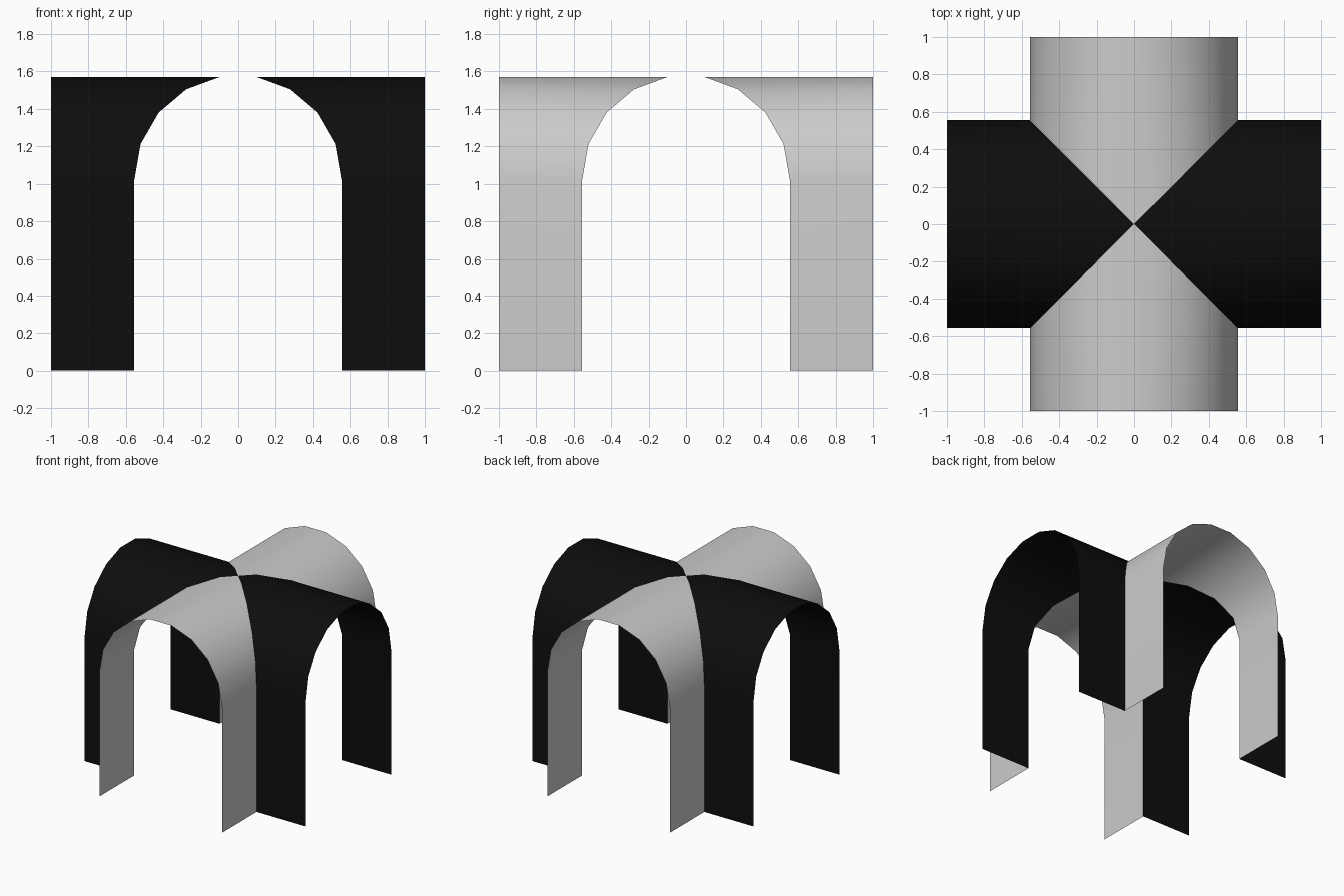
import bpy
import bmesh
from math import cos, sin, radians
from mathutils import Matrix

cube = bpy.data.objects.get("Cube")
if cube:
    bpy.data.objects.remove(cube, do_unlink=True)

HALF_SPAN = 0.555   # half width of each vault
RISE = 0.56         # height of the arch above its springing line
SPRING = 1.02       # height where the straight walls end
REACH = 1.0         # distance from the centre to each open end


def make_material(name, value):
    mat = bpy.data.materials.new(name)
    mat.use_nodes = True
    colour = (value, value, value, 1.0)
    mat.diffuse_color = colour
    mat.node_tree.nodes["Principled BSDF"].inputs["Base Color"].default_value = colour
    return mat


def arch_profile():
    """Right foot, nine-sided arch with a flat crown split at the middle, left foot."""
    arc = [(HALF_SPAN * cos(radians(a)), SPRING + RISE * sin(radians(a)))
           for a in range(0, 181, 20)]
    arc.insert(len(arc) // 2, (0.0, arc[4][1]))
    return [(HALF_SPAN, 0.0)] + arc + [(-HALF_SPAN, 0.0)]


def make_arm(name, angle, mat):
    """One arm of the cross vault, mitred at the groins where it meets its neighbours."""
    bm = bmesh.new()
    rows = [(bm.verts.new((x, -abs(x), z)), bm.verts.new((x, -REACH, z)))
            for x, z in arch_profile()]
    for (a_in, a_out), (b_in, b_out) in zip(rows, rows[1:]):
        bm.faces.new((a_out, a_in, b_in, b_out))
    bmesh.ops.rotate(bm, verts=bm.verts, matrix=Matrix.Rotation(radians(angle), 3, 'Z'))
    mesh = bpy.data.meshes.new(name)
    bm.to_mesh(mesh)
    bm.free()
    mesh.materials.append(mat)
    obj = bpy.data.objects.new(name, mesh)
    bpy.context.collection.objects.link(obj)
    bpy.ops.object.select_all(action='DESELECT')
    obj.select_set(True)
    bpy.context.view_layer.objects.active = obj
    bpy.ops.object.shade_smooth_by_angle(angle=radians(30))


grey = make_material("light_grey", 0.6)
black = make_material("black", 0.004)

# Four arms turned about the centre, alternating in colour
for i, (side, mat) in enumerate((("front", grey), ("left", black),
                                 ("back", grey), ("right", black))):
    make_arm(side + "_vault_arm", 90 * i, mat)
